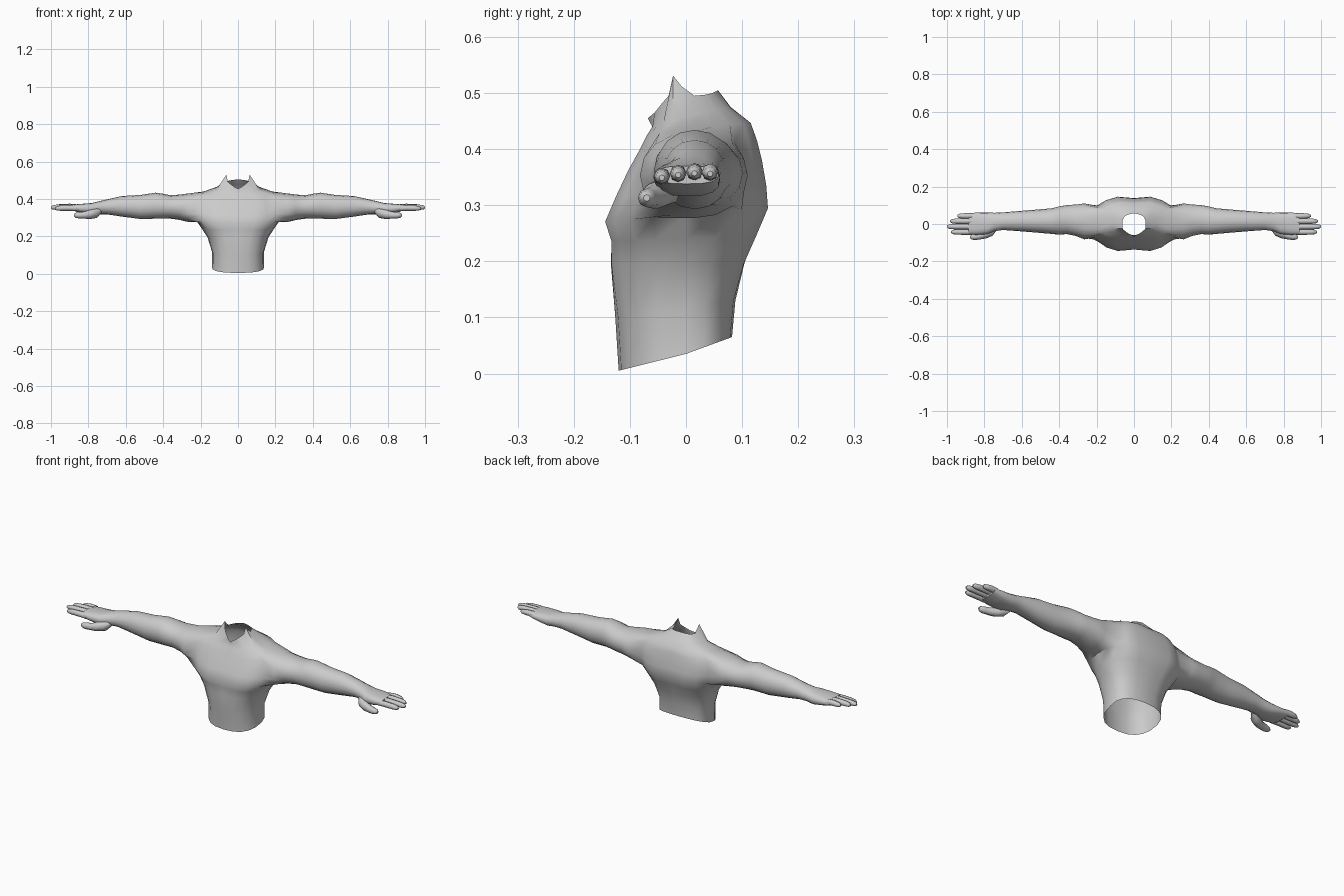
import bpy, bmesh, math

COLS = 10           # columns from front centre to back centre (half body)
C0, C1 = 3, 7       # arm hole columns
R0, R1 = 4, 8       # arm hole rows

# Torso rows: front z, back z, front y, back y, half width, centre groove
ROWS = [
    (0.005, 0.065, -0.120, 0.082, 0.140, 1.0),
    (0.100, 0.130, -0.126, 0.088, 0.138, 1.0),
    (0.195, 0.195, -0.138, 0.107, 0.163, 0.97),
    (0.235, 0.245, -0.138, 0.130, 0.192, 0.93),
    (0.270, 0.295, -0.150, 0.152, 0.222, 0.91),
    (0.315, 0.335, -0.130, 0.149, 0.235, 0.91),
    (0.360, 0.380, -0.108, 0.141, 0.235, 0.91),
    (0.395, 0.415, -0.088, 0.132, 0.225, 0.92),
    (0.425, 0.447, -0.072, 0.120, 0.190, 0.93),
    (0.440, 0.475, -0.062, 0.082, 0.120, 0.97),
]
# Open collar with a front notch and a pointed side
COLLAR = [(0, -.068, .455), (.02, -.056, .465), (.04, -.044, .48), (.055, -.031, .495),
          (.062, -.023, .531), (.061, -.008, .512), (.062, .015, .495), (.055, .035, .497),
          (.04, .047, .50), (.02, .054, .503), (0, .057, .505)]
# Arm sections: x, front y, back y, bottom z, top z
ARM = [
    (0.265, -0.082, 0.110, 0.277, 0.430),
    (0.310, -0.064, 0.104, 0.288, 0.424),
    (0.360, -0.054, 0.101, 0.295, 0.420),
    (0.400, -0.057, 0.094, 0.296, 0.428),
    (0.440, -0.053, 0.084, 0.295, 0.434),
    (0.520, -0.046, 0.077, 0.293, 0.422),
    (0.620, -0.038, 0.069, 0.306, 0.416),
    (0.700, -0.032, 0.062, 0.318, 0.398),
    (0.745, -0.038, 0.060, 0.318, 0.388),
    (0.785, -0.054, 0.061, 0.316, 0.378),
    (0.840, -0.058, 0.061, 0.326, 0.374),
    (0.885, -0.056, 0.058, 0.338, 0.370),
]


def spow(v, p):
    return math.copysign(abs(v) ** p, v) if abs(v) > 1e-9 else 0.0


def ring(bm, x, y, z, ry, rz, n, start=0.0, p=1.0):
    out = []
    for i in range(n):
        a = start + 2 * math.pi * i / n
        out.append(bm.verts.new((x, y + ry * spow(math.cos(a), p), z + rz * spow(math.sin(a), p))))
    return out


def bridge(bm, a, b):
    n = len(a)
    for i in range(n):
        bm.faces.new((a[i], a[(i + 1) % n], b[(i + 1) % n], b[i]))


def finish(bm, name):
    bmesh.ops.delete(bm, geom=[v for v in bm.verts if not v.link_faces], context='VERTS')
    bmesh.ops.recalc_face_normals(bm, faces=bm.faces)
    for f in bm.faces:
        f.smooth = True
    me = bpy.data.meshes.new(name)
    bm.to_mesh(me)
    bm.free()
    ob = bpy.data.objects.new(name, me)
    bpy.context.collection.objects.link(ob)
    mod = ob.modifiers.new("mirror", 'MIRROR')
    mod.use_clip = True
    bpy.context.view_layer.objects.active = ob
    ob.select_set(True)
    bpy.ops.object.shade_smooth_by_angle(angle=math.radians(50))
    ob.select_set(False)


# Torso half
bm = bmesh.new()
grid = []
for zf, zb, yf, yb, w, groove in ROWS:
    row = []
    for c in range(COLS + 1):
        a = math.pi * (c / COLS - 0.5)
        s = spow(math.sin(a), 0.8)
        y = s * (yb if s > 0 else -yf)
        if c in (0, COLS):
            y *= groove
        t = (1 + s) / 2
        row.append(bm.verts.new((w * spow(math.cos(a), 0.8), y, zf + (zb - zf) * t)))
    grid.append(row)
grid.append([bm.verts.new(p) for p in COLLAR])
for r in range(len(grid) - 1):
    for c in range(COLS):
        if not (R0 <= r < R1 and C0 <= c < C1):
            bm.faces.new((grid[r][c], grid[r][c + 1], grid[r + 1][c + 1], grid[r + 1][c]))

# Arm and palm, grown from the hole in the torso side
loop = [grid[R0][c] for c in range(C0, C1)]
loop += [grid[r][C1] for r in range(R0, R1)]
loop += [grid[R1][c] for c in range(C1, C0, -1)]
loop += [grid[r][C0] for r in range(R1, R0, -1)]
for x, yf, yb, zb, zt in ARM:
    p = 0.75 if x > 0.75 else 0.95
    new = ring(bm, x, (yf + yb) / 2, (zb + zt) / 2, (yb - yf) / 2, (zt - zb) / 2,
               16, math.radians(225), p)
    bridge(bm, loop, new)
    loop = new
bm.faces.new(loop)
finish(bm, "torso_and_arms")


def digit(name, sections):
    bm = bmesh.new()
    prev = None
    for x, y, z, r in sections:
        cur = ring(bm, x, y, z, r, r, 8)
        if prev:
            bridge(bm, prev, cur)
        prev = cur
    bm.faces.new(prev)
    finish(bm, name)


# Fingers
for name, y, z, tip in (("index_finger", -0.043, 0.350, 0.978), ("middle_finger", -0.014, 0.355, 1.0),
                        ("ring_finger", 0.015, 0.358, 0.983), ("little_finger", 0.043, 0.357, 0.945)):
    digit(name, [(0.865, y, z, 0.0145), (0.90, y, z + 0.002, 0.0150),
                 (tip - 0.03, y, z + 0.001, 0.0140), (tip - 0.01, y, z, 0.0115), (tip, y, z - 0.001, 0.005)])

# Thumb
digit("thumb", [(0.730, -0.015, 0.338, 0.012), (0.755, -0.036, 0.325, 0.026), (0.79, -0.052, 0.318, 0.025),
                (0.82, -0.063, 0.314, 0.019), (0.85, -0.069, 0.313, 0.017), (0.868, -0.070, 0.313, 0.013),
                (0.876, -0.070, 0.313, 0.006)])
